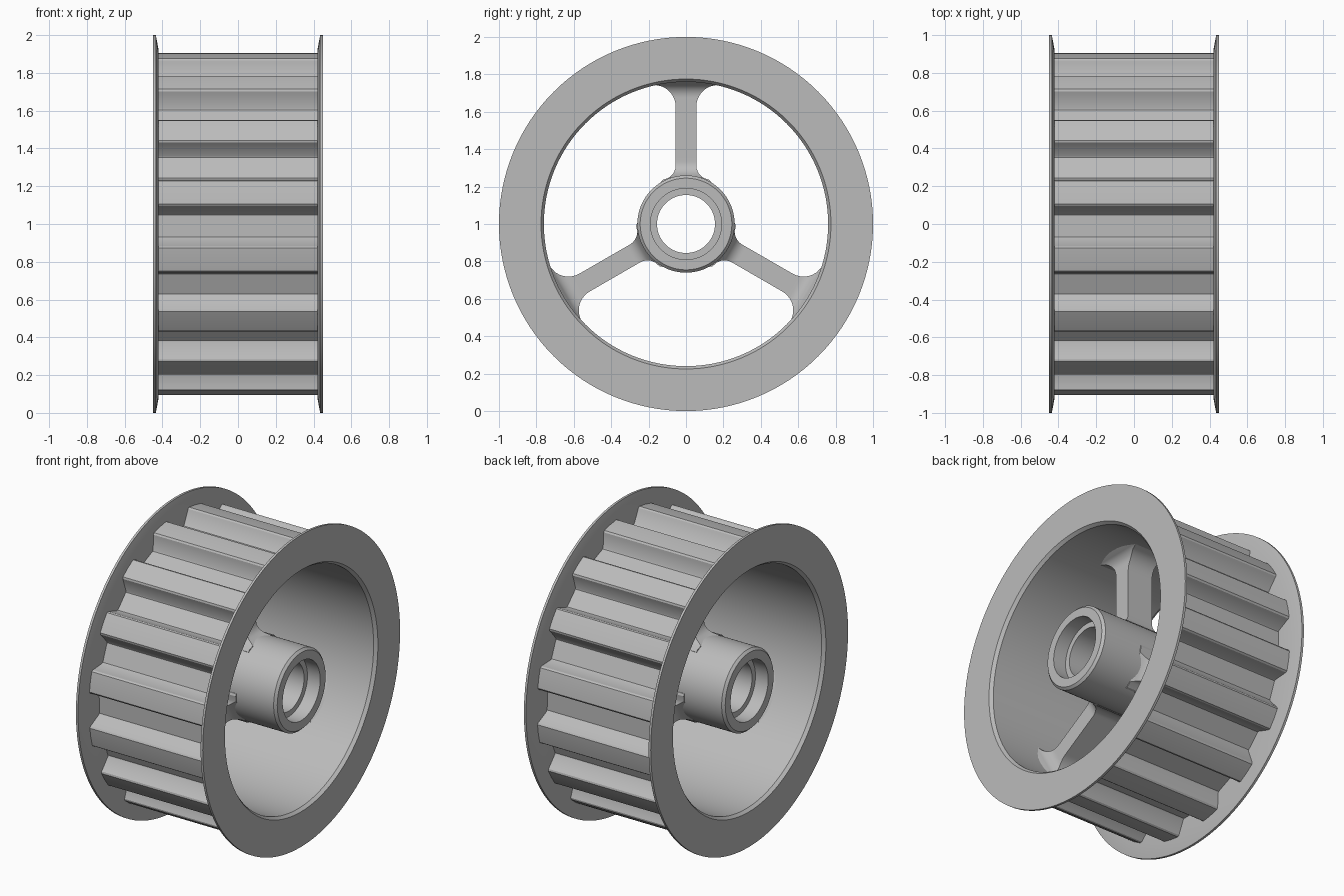
import bpy, bmesh, math
from mathutils import Matrix

old = bpy.data.objects.get("Cube")
if old:
    bpy.data.objects.remove(old, do_unlink=True)

CENTRE = 1.0   # height of the wheel axis, which runs along x
SEGMENTS = 128

grey = bpy.data.materials.new("plain grey")
grey.use_nodes = True
grey.diffuse_color = (0.5, 0.5, 0.5, 1)
grey.node_tree.nodes["Principled BSDF"].inputs["Base Color"].default_value = grey.diffuse_color


def finish(name, bm):
    bmesh.ops.recalc_face_normals(bm, faces=bm.faces)
    mesh = bpy.data.meshes.new(name)
    bm.to_mesh(mesh)
    bm.free()
    obj = bpy.data.objects.new(name, mesh)
    obj.location.z = CENTRE
    mesh.materials.append(grey)
    bpy.context.collection.objects.link(obj)
    bpy.ops.object.select_all(action='DESELECT')
    obj.select_set(True)
    bpy.context.view_layer.objects.active = obj
    bpy.ops.object.shade_smooth_by_angle(angle=math.radians(28))
    return obj


def skin(bm, rings, wrap):
    """Join neighbouring closed rings of vertices with quads."""
    last = len(rings) if wrap else len(rings) - 1
    for i in range(last):
        a, b = rings[i], rings[(i + 1) % len(rings)]
        for j in range(len(a)):
            k = (j + 1) % len(a)
            bm.faces.new((a[j], a[k], b[k], b[j]))


def lathe(name, half_profile):
    """Spin a closed (x, radius) outline, mirrored in x, about the axis."""
    outline = half_profile + [(-x, r) for x, r in reversed(half_profile)]
    bm = bmesh.new()
    rings = []
    for x, r in outline:
        rings.append([bm.verts.new((x, r * math.cos(t), r * math.sin(t)))
                      for t in (math.tau * i / SEGMENTS for i in range(SEGMENTS))])
    skin(bm, rings, True)
    return finish(name, bm)


# Rim with its two flanges, and the counterbored hub
lathe("rim_and_flanges", [(0.42, 0.79), (0.42, 0.92), (0.435, 1.0), (0.45, 1.0),
                          (0.45, 0.775), (0.43, 0.76)])
lathe("hub", [(0.435, 0.26), (0.45, 0.245), (0.45, 0.19), (0.36, 0.19), (0.36, 0.155)])

# Toothed band between the flanges
TEETH = 16
FIRST_TOOTH = 12
tooth_side = [(7.1, 0.808), (6.65, 0.814), (4.8, 0.888), (4.5, 0.903), (3.9, 0.911)]
tooth = [(-a, r) for a, r in tooth_side] + [(0, 0.912)] + tooth_side[::-1]
bm = bmesh.new()
ends = []
for x in (-0.425, 0.425):
    ring = []
    for i in range(TEETH):
        for a, r in tooth:
            t = math.radians(FIRST_TOOTH + i * 360 / TEETH + a)
            ring.append(bm.verts.new((x, r * math.cos(t), r * math.sin(t))))
    ends.append(ring)
skin(bm, ends, False)
finish("toothed_band", bm)


# Three spokes that flare into the hub and the rim
def fillet(distance, radius):
    gap = radius - min(max(distance, 0), radius)
    return radius - math.sqrt(radius * radius - gap * gap)


STEPS = 48
bm = bmesh.new()
for angle in (0, 120, 240):
    turn = Matrix.Rotation(math.radians(angle), 3, 'X')
    rings = []
    for i in range(STEPS + 1):
        r = 0.2 + 0.57 * i / STEPS
        wide = 0.055 + fillet(r - 0.235, 0.08) + fillet(0.745 - r, 0.12)
        deep = 0.09 + fillet(r - 0.255, 0.08) + fillet(0.76 - r, 0.08)
        corners = ((-deep, -wide), (deep, -wide), (deep, wide), (-deep, wide))
        rings.append([bm.verts.new(turn @ Matrix.Translation((x, y, r)).to_translation())
                      for x, y in corners])
    skin(bm, rings, False)
    bm.faces.new(rings[0])
    bm.faces.new(rings[-1])
finish("spokes", bm)
